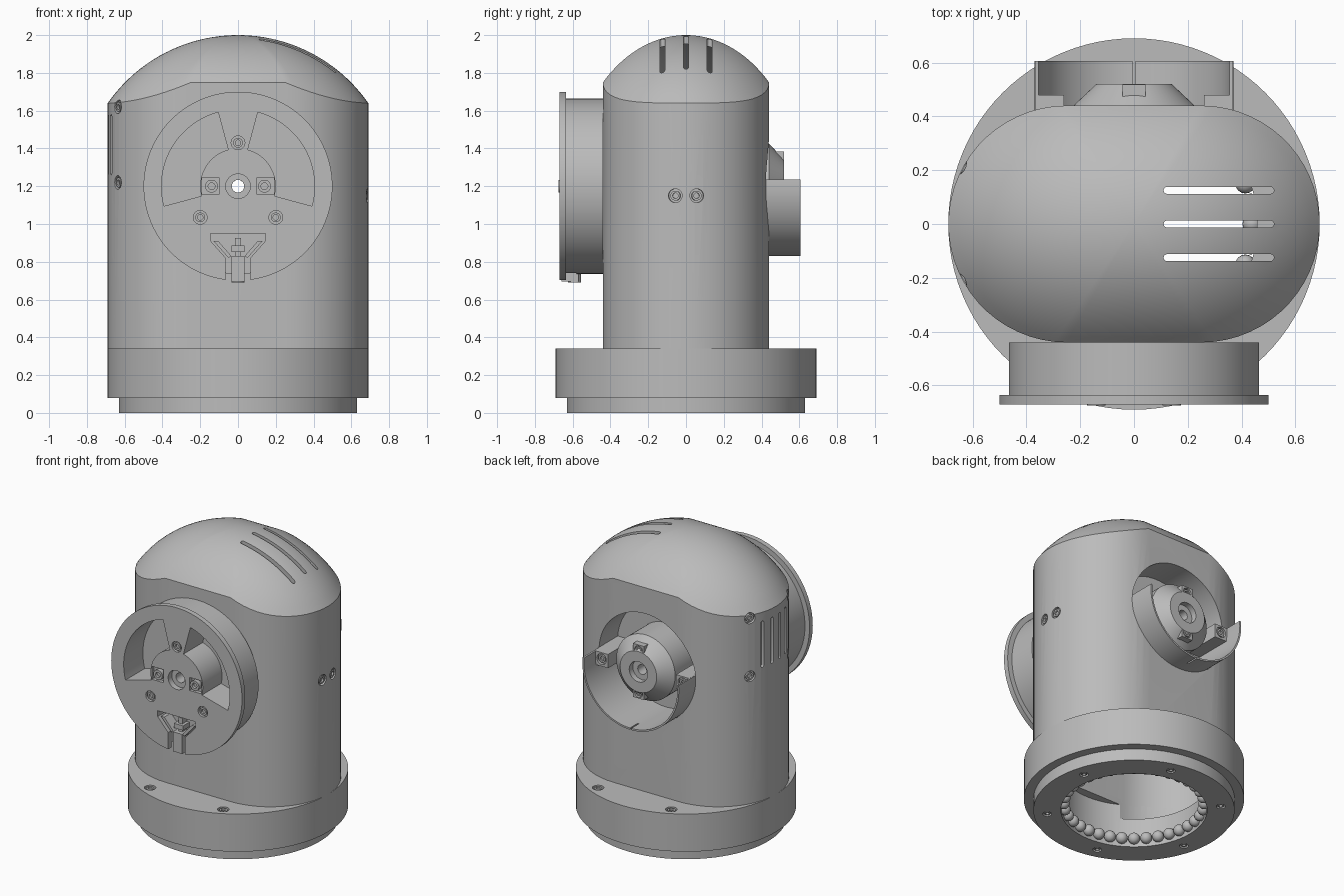
import bpy, bmesh
from math import sin, cos, pi, sqrt, radians
from mathutils import Vector, Matrix

if "Cube" in bpy.data.objects:
    bpy.data.objects.remove(bpy.data.objects["Cube"])

GREY = (0.5, 0.5, 0.5, 1)
metal = bpy.data.materials.new("plain grey")
metal.use_nodes = True
metal.diffuse_color = GREY
metal.node_tree.nodes["Principled BSDF"].inputs["Base Color"].default_value = GREY

AXIS_Z = 1.2      # height of the horizontal shaft
FRONT, BACK, UP, DOWN = (0, -1, 0), (0, 1, 0), (0, 0, 1), (0, 0, -1)


def finish(name, bm):
    bmesh.ops.remove_doubles(bm, verts=bm.verts, dist=1e-5)
    bmesh.ops.recalc_face_normals(bm, faces=bm.faces)
    mesh = bpy.data.meshes.new(name)
    bm.to_mesh(mesh)
    bm.free()
    mesh.materials.append(metal)
    obj = bpy.data.objects.new(name, mesh)
    bpy.context.collection.objects.link(obj)
    return obj


def prism(name, points, lo, hi, axis="Y"):
    """Extrude a 2D outline along an axis."""
    place = {"X": lambda u, v, h: (h, u, v),
             "Y": lambda u, v, h: (u, h, v),
             "Z": lambda u, v, h: (u, v, h)}[axis]
    bm = bmesh.new()
    low, high = ([bm.verts.new(place(u, v, h)) for u, v in points] for h in (lo, hi))
    bm.faces.new(low)
    bm.faces.new(high)
    for i in range(len(points)):
        bm.faces.new((low[i - 1], low[i], high[i], high[i - 1]))
    return finish(name, bm)


def lathe(name, profile, loc, direction, steps=72):
    """Revolve a closed (radius, height) profile around a direction."""
    frame = Matrix.Translation(loc) @ Vector(direction).to_track_quat("Z", "Y").to_matrix().to_4x4()
    bm = bmesh.new()
    rings = []
    for s in range(steps):
        a = 2 * pi * s / steps
        rings.append([bm.verts.new(frame @ Vector((r * cos(a), r * sin(a), h))) for r, h in profile])
    for s in range(steps):
        for i in range(len(profile)):
            if profile[i - 1][0] or profile[i][0]:
                bm.faces.new((rings[s - 1][i - 1], rings[s - 1][i], rings[s][i], rings[s][i - 1]))
    return finish(name, bm)


def disc(name, r, lo, hi, loc=(0, 0, 0), direction=BACK, steps=72):
    return lathe(name, [(0, lo), (r, lo), (r, hi), (0, hi)], loc, direction, steps)


def rect(u0, u1, v0, v1):
    return [(u0, v0), (u1, v0), (u1, v1), (u0, v1)]


def capsule(u0, u1, v, r):
    ends = ((u1 - r, -90), (u0 + r, 90))
    return [(c + r * cos(radians(a + k * 22.5)), v + r * sin(radians(a + k * 22.5)))
            for c, a in ends for k in range(9)]


def sector(r0, r1, a0, a1, steps=40):
    angles = [radians(a0 + (a1 - a0) * k / steps) for k in range(steps + 1)]
    return ([(r1 * cos(a), AXIS_Z + r1 * sin(a)) for a in angles]
            + [(r0 * cos(a), AXIS_Z + r0 * sin(a)) for a in reversed(angles)])


def cut(obj, cutters):
    for c in cutters:
        mod = obj.modifiers.new("cut", "BOOLEAN")
        mod.operation, mod.solver, mod.object = "DIFFERENCE", "EXACT", c
    bpy.context.view_layer.update()
    mesh = bpy.data.meshes.new_from_object(obj.evaluated_get(bpy.context.evaluated_depsgraph_get()))
    obj.modifiers.clear()
    obj.data = mesh
    for c in cutters:
        bpy.data.objects.remove(c)


def screw(loc, direction, r=0.026, sink=0.02):
    """Socket-head screw; returns the cutter for its counterbore."""
    lathe("screw", [(0, -sink - 0.01), (r, -sink - 0.01), (r, -0.004), (r * 0.55, -0.004),
                    (r * 0.55, -0.016), (0, -0.016)], loc, direction, 18)
    return disc("counterbore", r * 1.4, -sink, 0.05, loc, direction, 24)


def stadium(r):
    ends = ((0.25, -90), (-0.25, 90))
    return [(c + r * cos(radians(a + k * 6)), r * sin(radians(a + k * 6)))
            for c, a in ends for k in range(31)]


def domed_body(name, inset, bottom):
    """Stadium column closed by an ellipsoidal dome."""
    outline = stadium(0.44 - inset)

    def dome(x, y):
        return 1.159 - inset + 0.841 * sqrt(1 - (x / 0.841) ** 2 - (y / 0.68) ** 2)

    bm = bmesh.new()
    rings = [[bm.verts.new((x, y, bottom)) for x, y in outline]]
    for k in range(20, 0, -1):
        t = k / 20
        rings.append([bm.verts.new((x * t, y * t, dome(x * t, y * t))) for x, y in outline])
    bm.faces.new(rings[0])
    for a, b in zip(rings, rings[1:]):
        for i in range(len(outline)):
            bm.faces.new((a[i - 1], a[i], b[i], b[i - 1]))
    tip = bm.verts.new((0, 0, dome(0, 0)))
    for i in range(len(outline)):
        bm.faces.new((rings[-1][i - 1], rings[-1][i], tip))
    return finish(name, bm)


# Hollow body with dome slots, side vents, shaft hole and rear opening
body = domed_body("body", 0, 0.32)
cutters = [domed_body("cavity", 0.04, 0.2),
           disc("shaft_hole", 0.095, -0.7, 0, (0, 0, AXIS_Z)),
           disc("rear_opening", 0.37, 0.2, 0.7, (0, 0, AXIS_Z))]
for y in (-0.125, 0, 0.125):
    cutters.append(prism("dome_slot", capsule(0.11, 0.52, y, 0.013), 1.5, 2.1, "Z"))
for y in (-0.125, -0.042, 0.042, 0.125):
    slot = [(v, u) for u, v in capsule(1.26, 1.58, y, 0.012)]
    cutters.append(prism("vent", slot, -0.8, -0.655, "X"))
for y in (-0.21, 0.21):
    for z in (1.22, 1.62):
        cutters.append(screw((-0.637, y, z), (-0.387, y, 0)))
for y in (-0.057, 0.057):
    cutters.append(screw((0.686, y, 1.15), (0.436, y, 0)))
cut(body, cutters)

# Stepped round base, bored from below, opening into the body above
base = lathe("base", [(0, 0), (0.63, 0), (0.63, 0.08), (0.69, 0.08), (0.69, 0.34), (0, 0.34)],
             (0, 0, 0), UP, 96)
cutters = [disc("bore", 0.458, -0.1, 0.3, (0, 0, 0), UP),
           prism("body_opening", stadium(0.40), 0.2, 0.5, "Z")]
cutters += [screw((x, y, 0.34), UP) for x in (-0.28, 0.28) for y in (-0.56, 0.56)]
for k in range(6):
    a = radians(15 + 60 * k)
    cutters.append(screw((0.545 * cos(a), 0.545 * sin(a), 0), DOWN, 0.02))
cut(base, cutters)

# Ring of bearing balls in the bore
bm = bmesh.new()
for k in range(36):
    a = 2 * pi * k / 36
    bmesh.ops.create_uvsphere(bm, u_segments=16, v_segments=10, radius=0.037,
                              matrix=Matrix.Translation((0.44 * cos(a), 0.44 * sin(a), 0.05)))
finish("bearing_balls", bm)

# Front drum with flange, window pockets, hub recess and bottom notch
drum = lathe("front_drum", [(0.033, 0), (0.465, 0), (0.465, 0.195), (0.5, 0.195), (0.5, 0.23),
                            (0.065, 0.23), (0.065, 0.19), (0.033, 0.19)],
             (0, -0.44, AXIS_Z), FRONT, 96)
right_notch = [(0.065, 0.6), (0.065, 0.82), (0.145, 0.91), (0.145, 0.95)]
notch = right_notch + [(-x, z) for x, z in reversed(right_notch)]
cutters = [prism("pocket", sector(0.2, 0.405, a, a + 90), -0.8, -0.46) for a in (-15, 105)]
cutters.append(prism("notch", notch, -0.8, -0.58))
for s in (-1, 1):
    u = sorted((s * 0.1, s * 0.19))
    cutters.append(prism("bar_recess", rect(*u, AXIS_Z - 0.045, AXIS_Z + 0.045), -0.8, -0.645))
for x, z in ((0, 1.43), (-0.2, 1.035), (0.2, 1.035)):
    cutters.append(screw((x, -0.67, z), FRONT))
cut(drum, cutters)
for x in (-0.14, 0.14):
    lathe("bar_screw", [(0, 0), (0.034, 0), (0.034, 0.03), (0.018, 0.03), (0.018, 0.012), (0, 0.012)],
          (x, -0.645, AXIS_Z), FRONT, 18)

# Clamp sitting in the notch
prism("clamp_stem", rect(-0.035, 0.035, 0.695, 0.83), -0.66, -0.57)
prism("clamp_bar", rect(-0.035, 0.035, 0.853, 0.885), -0.65, -0.57)
prism("clamp_pin", rect(-0.015, 0.015, 0.83, 0.925), -0.63, -0.57)
for s in (-1, 1):
    prism("clamp_arm", [(s * 0.035, 0.83), (s * 0.05, 0.82), (s * 0.13, 0.91), (s * 0.105, 0.91)],
          -0.655, -0.57)
disc("clamp_bolt", 0.034, -0.01, 0.05, (0, -0.59, 0.74), DOWN, 24)

# Hollow shaft from the drum to the rear hub
lathe("shaft", [(0.033, 0), (0.09, 0), (0.09, 0.66), (0.033, 0.66)], (0, -0.45, AXIS_Z), BACK)

# Rear cup and conical hub
lathe("rear_cup", [(0.08, 0), (0.382, 0), (0.382, 0.21), (0.37, 0.21), (0.37, 0.02), (0.08, 0.02)],
      (0, 0.2, AXIS_Z), BACK)
lathe("rear_hub", [(0.033, 0), (0.225, 0), (0.225, 0.24), (0.14, 0.32), (0.07, 0.32),
                   (0.07, 0.28), (0.033, 0.28)], (0, 0.2, AXIS_Z), BACK)
for s in (-1, 1):
    z0, z1 = sorted((AXIS_Z + s * 0.1, AXIS_Z + s * 0.185))
    lug = prism("hub_lug", rect(-0.042, 0.042, z0, z1), 0.42, 0.518)
    cut(lug, [screw((0, 0.518, AXIS_Z + s * 0.147), BACK, 0.022)])
    x0, x1 = sorted((s * 0.26, s * 0.362))
    block = prism("guard_block", rect(x0, x1, 1.14, 1.235), 0.21, 0.48)
    cut(block, [screw((s * 0.31, 0.48, 1.19), BACK)])

# Half-round guard below the hub, split at the bottom
guard = prism("rear_guard", sector(0.357, 0.369, -185.4, 5.4, 64), 0.21, 0.605)
cut(guard, [prism("guard_split", rect(-0.005, 0.005, 0.7, 0.95), 0.52, 0.7)])

# Smooth shading with crisp edges
bpy.ops.object.select_all(action="DESELECT")
for obj in bpy.context.collection.objects:
    if obj.type == "MESH" and metal.name in obj.data.materials:
        obj.select_set(True)
        bpy.context.view_layer.objects.active = obj
bpy.ops.object.shade_smooth_by_angle(angle=radians(25))
